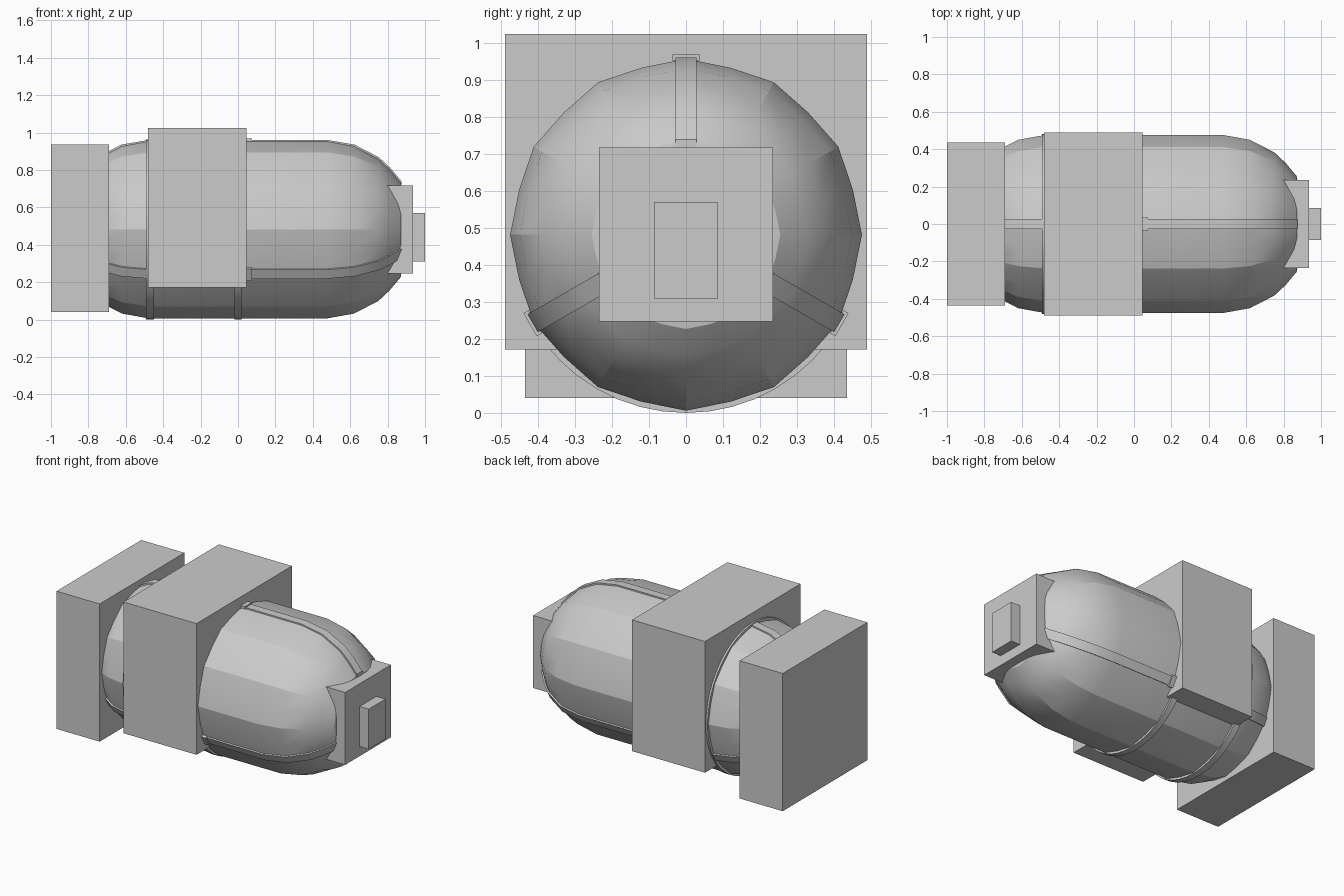
import bpy, bmesh, math
from math import radians, sin, cos

if "Cube" in bpy.data.objects:
    bpy.data.objects.remove(bpy.data.objects["Cube"], do_unlink=True)

AXIS_Z = 0.482

# One plain grey for every part
grey = bpy.data.materials.new("light_grey")
grey.use_nodes = True
grey.diffuse_color = (0.6, 0.6, 0.6, 1)
grey.node_tree.nodes["Principled BSDF"].inputs["Base Color"].default_value = (0.6, 0.6, 0.6, 1)


def finish(name, bm, smooth_angle=None):
    bmesh.ops.recalc_face_normals(bm, faces=bm.faces)
    mesh = bpy.data.meshes.new(name)
    bm.to_mesh(mesh)
    bm.free()
    mesh.materials.append(grey)
    obj = bpy.data.objects.new(name, mesh)
    bpy.context.collection.objects.link(obj)
    if smooth_angle:
        bpy.ops.object.select_all(action="DESELECT")
        obj.select_set(True)
        bpy.context.view_layer.objects.active = obj
        bpy.ops.object.shade_smooth_by_angle(angle=radians(smooth_angle))
    return obj


def around(x, r, angle, side=0.0):
    """Point at radius r and angle from the top, shifted sideways along the tangent."""
    return (x, r * sin(angle) + side * cos(angle),
            AXIS_Z + r * cos(angle) - side * sin(angle))


def box(name, x, y, z):
    bm = bmesh.new()
    bmesh.ops.create_cube(bm, size=1)
    for v in bm.verts:
        v.co = [lo + (c + 0.5) * (hi - lo) for c, (lo, hi) in zip(v.co, (x, y, z))]
    return finish(name, bm)


def lathe(name, profile, sides, mid_scale=1.0, closed=False, smooth_angle=30):
    """Sweep (x, r) points around the long axis; odd columns may be pulled in."""
    bm = bmesh.new()
    rings = []
    for x, r in profile:
        rings.append([bm.verts.new(around(x, r * (mid_scale if i % 2 else 1),
                                          math.tau * i / sides)) for i in range(sides)])
    pairs = list(zip(rings, rings[1:]))
    if closed:
        pairs.append((rings[-1], rings[0]))
    for a, b in pairs:
        for i in range(sides):
            j = (i + 1) % sides
            bm.faces.new((a[i], a[j], b[j], b[i]))
    if not closed:
        bm.faces.new(rings[0])
        bm.faces.new(rings[-1])
    return finish(name, bm, smooth_angle)


# Rounded tank with ridged sides
nose = [(0.475, 0.476), (0.62, 0.45), (0.75, 0.383), (0.81, 0.327),
        (0.87, 0.255), (0.885, 0.15), (0.888, 0.02)]
tail = [(-x, r) for x, r in reversed(nose)]
profile = tail + nose
lathe("tank_body", profile, 24, mid_scale=0.982, smooth_angle=20)

# Thin hoops around the tank
for name, x0, x1 in (("rear_hoop", -0.492, -0.45), ("middle_hoop", -0.02, 0.02)):
    lathe(name, [(x0, 0.46), (x0, 0.482), (x1, 0.482), (x1, 0.46)], 48, closed=True)

# Three long rails following the tank profile, each with a small clamp
for name, degrees in (("top", 0), ("left", 120), ("right", 240)):
    angle = radians(degrees)
    bm = bmesh.new()
    path = [(x, r) for x, r in profile if r > 0.2]
    sections = []
    for x, r in path:
        outward = 0.004 * (1 if x > 0 else -1) if abs(x) > 0.5 else 0
        sections.append([bm.verts.new(around(x + outward, r + dr, angle, side))
                         for dr, side in ((-0.02, -0.028), (0.003, -0.028),
                                          (0.003, 0.028), (-0.02, 0.028))])
    for a, b in zip(sections, sections[1:]):
        for i in range(4):
            j = (i + 1) % 4
            bm.faces.new((a[i], a[j], b[j], b[i]))
    bm.faces.new(sections[0])
    bm.faces.new(sections[-1])
    finish(name + "_rail", bm, 30)

    bm = bmesh.new()
    bmesh.ops.create_cube(bm, size=1)
    for v in bm.verts:
        v.co = around(0.035 + v.co.x * 0.08, 0.479 + v.co.z * 0.016, angle, v.co.y * 0.072)
    finish(name + "_rail_clamp", bm)

# Rectangular blocks along the tank
box("end_block", (-1.0, -0.69), (-0.435, 0.435), (0.04, 0.935))
box("middle_block", (-0.48, 0.045), (-0.49, 0.49), (0.172, 1.025))
box("nose_block", (0.74, 0.935), (-0.235, 0.235), (0.247, 0.718))
box("nose_plate", (0.93, 1.0), (-0.086, 0.086), (0.31, 0.57))
